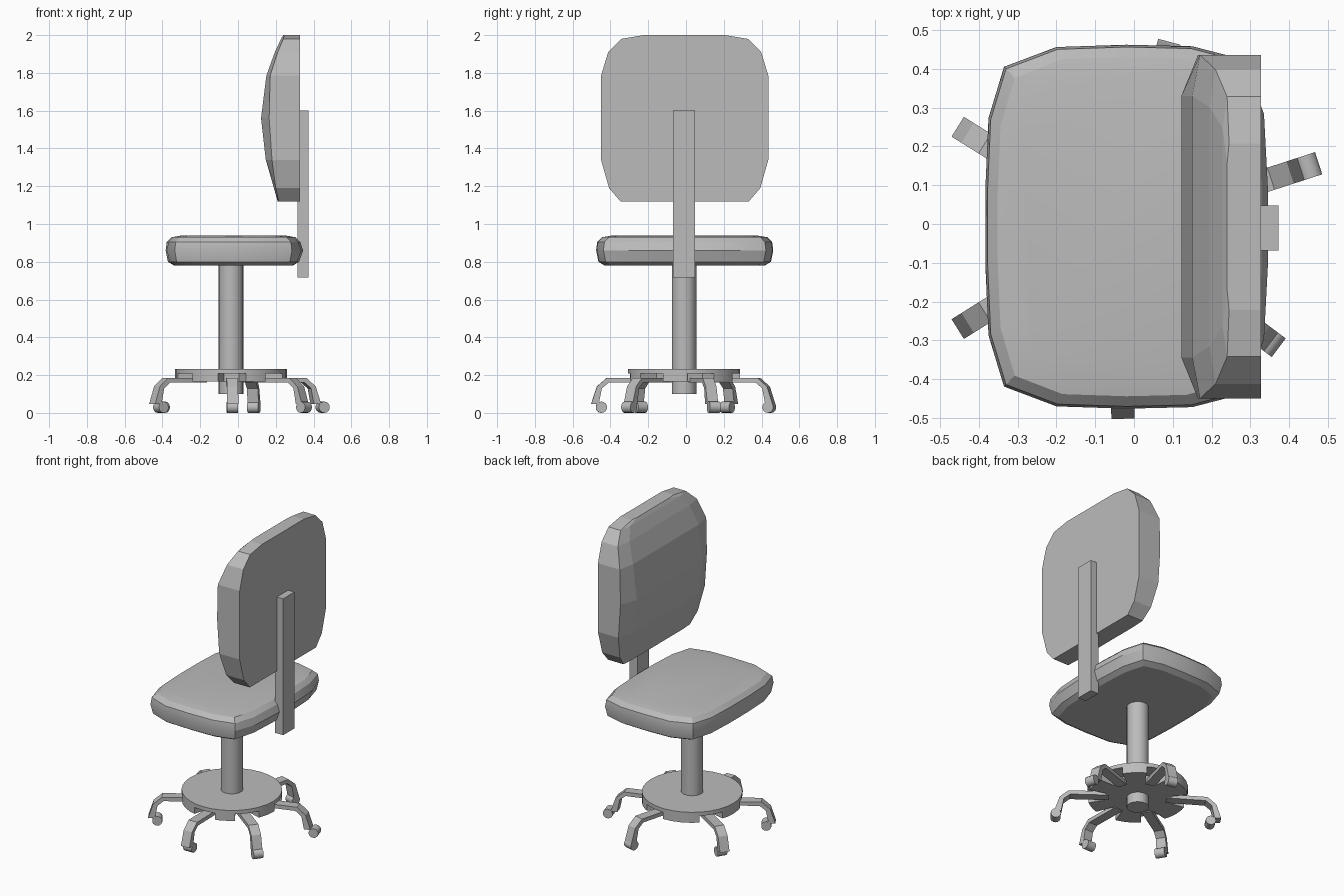
import bpy, bmesh
from math import radians, cos, sin
from mathutils import Matrix, Vector

cube = bpy.data.objects.get("Cube")
if cube:
    bpy.data.objects.remove(cube, do_unlink=True)

grey = bpy.data.materials.new("plain grey")
grey.use_nodes = True
tone = (0.5, 0.5, 0.5, 1)
grey.diffuse_color = tone
grey.node_tree.nodes["Principled BSDF"].inputs["Base Color"].default_value = tone

HUB = Vector((-0.037, -0.01, 0))


def finish(bm, name, smooth=None):
    bmesh.ops.recalc_face_normals(bm, faces=bm.faces)
    mesh = bpy.data.meshes.new(name)
    bm.to_mesh(mesh)
    bm.free()
    mesh.materials.append(grey)
    obj = bpy.data.objects.new(name, mesh)
    bpy.context.collection.objects.link(obj)
    if smooth:
        bpy.ops.object.select_all(action='DESELECT')
        obj.select_set(True)
        bpy.context.view_layer.objects.active = obj
        bpy.ops.object.shade_smooth_by_angle(angle=radians(smooth))
    return obj


def loft(name, rings, smooth=None):
    """Skin a stack of equal-length rings and cap both ends."""
    bm = bmesh.new()
    rows = [[bm.verts.new(p) for p in ring] for ring in rings]
    for a, b in zip(rows, rows[1:]):
        for i in range(len(a)):
            j = (i + 1) % len(a)
            bm.faces.new((a[i], a[j], b[j], b[i]))
    bm.faces.new(rows[0])
    bm.faces.new(rows[-1])
    return finish(bm, name, smooth)


def cylinder(name, radius, length, matrix, sides, smooth=40):
    bm = bmesh.new()
    bmesh.ops.create_cone(bm, cap_ends=True, segments=sides, radius1=radius,
                          radius2=radius, depth=length, matrix=matrix)
    return finish(bm, name, smooth)


def spoke_place(angle):
    return Matrix.Translation(HUB) @ Matrix.Rotation(radians(angle), 4, 'Z')


# Seat cushion: half outline mirrored, then stacked into a pillow
half = [(0.335, 0.1), (0.325, 0.29), (0.285, 0.43), (0.15, 0.465), (-0.02, 0.469),
        (-0.2, 0.463), (-0.335, 0.412), (-0.375, 0.28), (-0.383, 0.1)]
outline = half + [(x, -y) for x, y in reversed(half)]
layers = [(0.78, 0.045), (0.8, 0.012), (0.86, 0), (0.905, 0.006), (0.93, 0.032), (0.94, 0.09)]
seat_rings = []
for z, inset in layers:
    kx, ky = 1 - inset / 0.365, 1 - inset / 0.469
    push = 0.01 if z == 0.86 else 0
    seat_rings.append([((x + 0.02) * kx - 0.02 + (push if x > 0.3 else 0),
                        y * ky - 0.007, z) for x, y in outline])
loft("seat_cushion", seat_rings, 25)

# Backrest: flat back, bulging front, rounded corners
rows = [(1.12, 0.34, 0.21, 0.215), (1.19, 0.4, 0.19, 0.2), (1.34, 0.443, 0.147, 0.18),
        (1.56, 0.443, 0.122, 0.165), (1.785, 0.443, 0.15, 0.17), (1.91, 0.405, 0.195, 0.21),
        (1.98, 0.335, 0.228, 0.24), (2.0, 0.215, 0.24, 0.245)]
rings = []
for z, w, front, rim in rows:
    inner = w * 0.76
    section = [(0.327, -w), (rim, -w), (front, -inner), (front, inner), (rim, w), (0.327, w)]
    rings.append([(x, y - 0.007, z) for x, y in section])
loft("backrest", rings)

# Upright bar behind the backrest
bm = bmesh.new()
bmesh.ops.create_cube(bm, matrix=Matrix.Translation((0.343, -0.01, 1.158))
                      @ Matrix.Diagonal((0.058, 0.116, 0.885, 1)))
finish(bm, "back_bar")

# Column and hub disc
cylinder("column", 0.065, 0.69, Matrix.Translation(HUB + Vector((0, 0, 0.445))), 24)
hub = cylinder("hub_disc", 0.296, 0.068, Matrix.Translation(HUB + Vector((0, 0, 0.199))), 32)

# Legs, wheels and the notches they leave the disc through: angle, wheel reach
profile = [(0.17, 0.185), (0.41, 0.185), (0.462, 0.14), (0.492, 0.048),
           (0.452, 0.048), (0.436, 0.13), (0.4, 0.16), (0.17, 0.16)]
for n, (angle, reach) in enumerate([(18, 0.51), (75, 0.467), (148, 0.43),
                                    (212, 0.438), (271, 0.438), (323, 0.484)], 1):
    place = spoke_place(angle)
    loft(f"leg_{n}", [[place @ Vector((r, side, z)) for r, z in profile]
                      for side in (-0.03, 0.03)])
    cylinder(f"wheel_{n}", 0.03, 0.06, place @ Matrix.Translation((reach, 0, 0.03))
             @ Matrix.Rotation(radians(90), 4, 'X'), 14)
    wedge = [(0.19, -0.04), (0.33, -0.09), (0.33, 0.09), (0.19, 0.04)]
    cutter = loft(f"notch_cutter_{n}", [[place @ Vector((r, t, z)) for r, t in wedge]
                                        for z in (0.14, 0.208)])
    cutter.hide_render = True
    cutter.hide_set(True)
    cut = hub.modifiers.new(f"notch_{n}", 'BOOLEAN')
    cut.operation = 'DIFFERENCE'
    cut.solver = 'EXACT'
    cut.object = cutter
